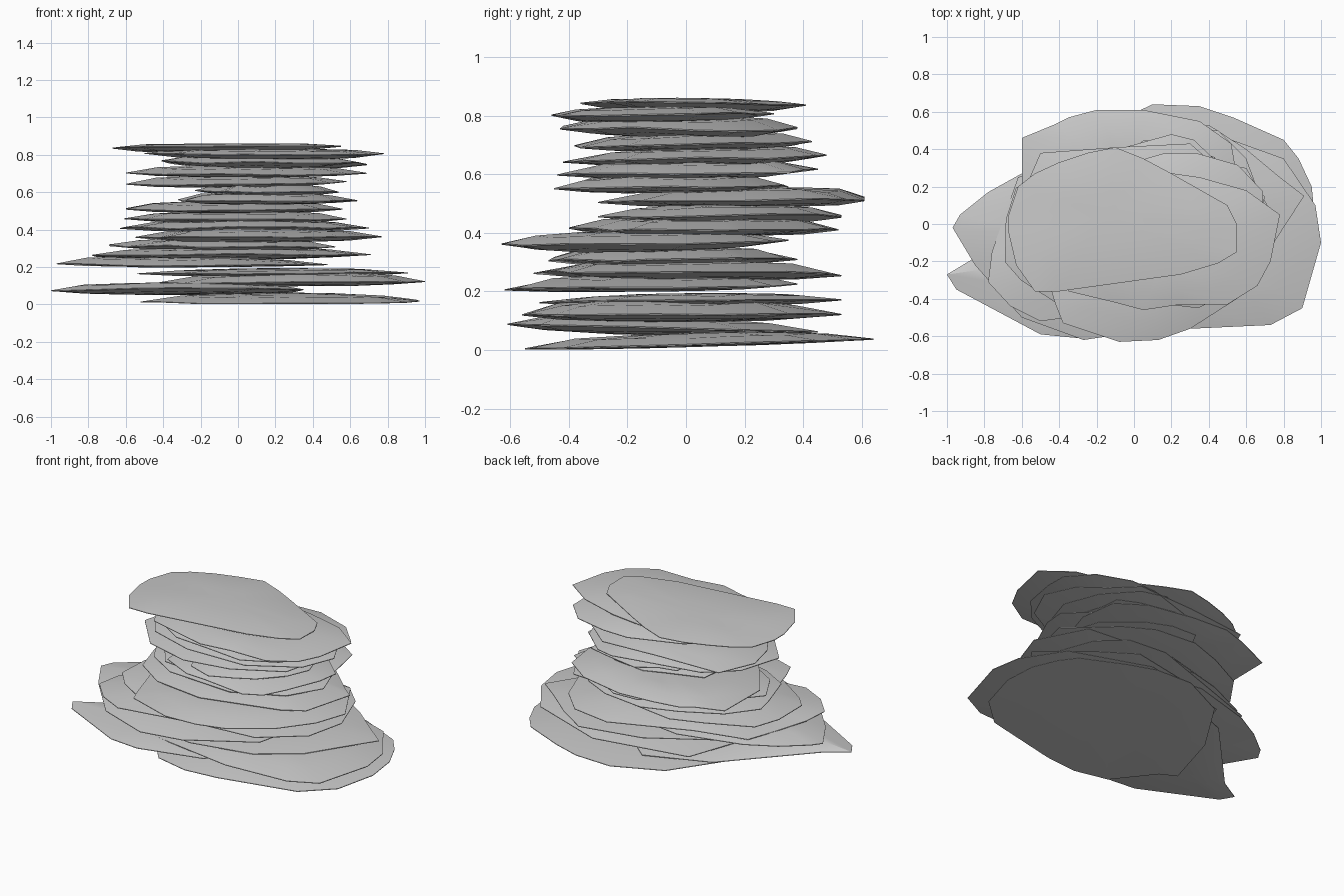
import bpy
import bmesh
import random
from math import cos, sin, pi, copysign

default_cube = bpy.data.objects.get("Cube")
if default_cube:
    bpy.data.objects.remove(default_cube, do_unlink=True)

random.seed(11)

# Single stone colour
stone = bpy.data.materials.new("stone grey")
stone.use_nodes = True
grey = (0.58, 0.58, 0.58, 1)
stone.diffuse_color = grey
stone.node_tree.nodes["Principled BSDF"].inputs["Base Color"].default_value = grey
stone.node_tree.nodes["Principled BSDF"].inputs["Roughness"].default_value = 0.9

slabs = []


def rough_outline(left, right, front, back, sides=15):
    """Irregular rounded polygon that exactly fills the given bounds."""
    points = []
    for i in range(sides):
        angle = 2 * pi * (i + random.uniform(-0.35, 0.35)) / sides
        radius = random.uniform(0.83, 1)
        c, s = cos(angle), sin(angle)
        points.append((radius * copysign(abs(c) ** 0.85, c),
                       radius * copysign(abs(s) ** 0.85, s)))
    xs, ys = zip(*points)

    def fit(value, values, low, high):
        share = (value - min(values)) / (max(values) - min(values))
        return low + share * (high - low)

    return [(fit(x, xs, left, right), fit(y, ys, front, back)) for x, y in points]


def add_slab(name, z, outline, rise=0.044, drop=0.02, tilt=0.0, wobble=0.007):
    """Thin-edged stone: rings shrink from the rim to a raised crown and a belly."""
    count = len(outline)
    cx = sum(p[0] for p in outline) / count
    cy = sum(p[1] for p in outline) / count
    slope_x = random.uniform(-0.008, 0.008)
    edge = [random.uniform(-wobble, wobble) for _ in outline]
    bulge = [random.uniform(0.75, 1.1) for _ in outline]
    rings = [(0.38, -drop), (0.74, -drop * 0.75), (1, -0.002),
             (1, 0.002), (0.74, rise * 0.72), (0.38, rise * 0.92)]

    bm = bmesh.new()
    loops = []
    for scale, height in rings:
        loop = []
        for (px, py), lift, swell in zip(outline, edge, bulge):
            x, y = cx + (px - cx) * scale, cy + (py - cy) * scale
            offset = height * swell if scale == 0.74 else height
            tilt_z = slope_x * (x - cx) + tilt * (y - cy)
            loop.append(bm.verts.new((x, y, z + offset + tilt_z + lift * scale)))
        loops.append(loop)
    for low, high in zip(loops, loops[1:]):
        for i in range(count):
            j = (i + 1) % count
            bm.faces.new((low[i], low[j], high[j], high[i]))
    for loop, height in ((loops[0], -drop), (loops[-1], rise)):
        centre = bm.verts.new((cx, cy, z + height))
        for i in range(count):
            bm.faces.new((loop[i], loop[(i + 1) % count], centre))
    bmesh.ops.recalc_face_normals(bm, faces=bm.faces)

    mesh = bpy.data.meshes.new(name)
    bm.to_mesh(mesh)
    bm.free()
    mesh.materials.append(stone)
    slab = bpy.data.objects.new(name, mesh)
    bpy.context.collection.objects.link(slab)
    slabs.append(slab)


# Broad base slabs
add_slab("base_slab", 0.02, [
    (-.52, -.22), (-.42, .15), (-.2, .5), (.1, .64), (.35, .63), (.53, .57), (.8, .45),
    (.88, .35), (.95, .2), (.97, 0), (.9, -.26), (.72, -.42), (.22, -.53),
    (0, -.55), (-.22, -.5), (-.42, -.27)], rise=0.04, drop=0.009, tilt=0.028, wobble=0.001)
add_slab("left_pointed_slab", 0.074, [
    (-1, -.27), (-.95, -.35), (-.5, -.59), (-.3, -.61), (.1, -.5), (.35, -.2),
    (.3, .2), (0, .45), (-.4, .3), (-.85, -.18)], tilt=-0.015)
add_slab("right_broad_slab", 0.118, [
    (1, -.1), (.9, -.45), (.73, -.54), (.3, -.56), (-.3, -.45), (-.47, -.1),
    (-.3, .4), (.3, .53), (.8, .35), (.97, .1)], rise=0.056, wobble=0.004)
add_slab("lower_slab", 0.168, [
    (.91, .15), (.78, .25), (.6, .4), (.4, .53), (0, .45), (-.4, .2), (-.54, -.1),
    (-.3, -.45), (0, -.5), (.4, -.42), (.65, -.25), (.78, -.05)],
    rise=0.026, tilt=0.008, wobble=0.003)
add_slab("left_broad_slab", 0.215, [
    (-.97, -.02), (-.93, .05), (-.78, .17), (-.6, .27), (-.2, .38), (.3, .3),
    (.48, 0), (.4, -.35), (0, -.58), (-.27, -.62), (-.6, -.5), (-.85, -.22)],
    drop=0.014, tilt=0.015, wobble=0.004)

# Middle slabs
add_slab("middle_slab_low", 0.262, [
    (-.78, -.31), (-.66, -.44), (-.5, -.52), (0, -.45), (.4, -.4), (.65, -.2),
    (.71, .05), (.6, .35), (.45, .5), (.2, .53), (-.3, .35), (-.62, .25),
    (-.69, .05), (-.76, -.15)], tilt=-0.012)
add_slab("middle_slab_left", 0.31, rough_outline(-.69, .52, -.47, .38))
add_slab("front_overhang_slab", 0.362, [
    (-.55, 0), (-.42, -.43), (-.38, -.53), (-.08, -.63), (.13, -.62), (.3, -.56),
    (.55, -.4), (.7, -.2), (.77, 0), (.6, .3), (0, .35), (-.4, .25)],
    tilt=0.014, drop=0.028)
add_slab("middle_slab_right", 0.41, rough_outline(-.63, .7, -.4, .52))
add_slab("middle_slab_back", 0.455, [
    (-.61, .05), (-.4, .3), (-.1, .4), (-.03, .53), (.15, .53), (.3, .45),
    (.5, .28), (.58, .05), (.45, -.15), (.15, -.3), (-.3, -.27), (-.5, -.15)])
add_slab("back_overhang_slab", 0.51, [
    (-.6, .46), (-.43, .53), (-.35, .57), (-.2, .61), (.05, .61), (.35, .55),
    (.52, .43), (.56, .2), (.45, -.15), (.1, -.3), (-.35, -.25), (-.6, .1)],
    tilt=0.016)

# Narrow upper slabs
add_slab("waist_slab", 0.557, rough_outline(-.32, .64, -.45, .35), tilt=0.01)
add_slab("upper_slab_small", 0.605, rough_outline(-.23, .54, -.44, .45), tilt=0.012)
add_slab("upper_slab_left", 0.648, [
    (-.6, -.1), (-.52, .18), (-.35, .35), (-.05, .41), (.2, .48), (.32, .45),
    (.5, .28), (.58, .05), (.5, -.22), (.2, -.37), (-.1, -.42), (-.4, -.33)],
    tilt=0.022)
add_slab("upper_slab_wide", 0.7, [
    (-.6, .15), (-.5, .38), (-.1, .41), (.3, .43), (.45, .3), (.6, .18), (.69, 0),
    (.6, -.2), (.3, -.36), (-.1, -.38), (-.4, -.28), (-.55, -.05)], tilt=0.022)
add_slab("upper_slab_right", 0.757, rough_outline(-.41, .69, -.43, .38), drop=0.028)

# Cap slabs
add_slab("under_cap_slab", 0.803, [
    (.78, .05), (.73, -.2), (.66, -.33), (.5, -.43), (.25, -.43), (.05, -.46),
    (-.1, -.42), (-.35, -.36), (-.5, -.1), (-.45, .2), (0, .3), (.35, .25),
    (.6, .18)], rise=0.028, drop=0.028, tilt=0.012, wobble=0.004)
add_slab("cap_slab", 0.84, [
    (-.67, -.05), (-.67, .05), (-.62, .2), (-.53, .27), (-.4, .33), (-.25, .38),
    (-.1, .41), (.05, .35), (.2, .27), (.5, .1), (.55, 0), (.55, -.15), (.45, -.21),
    (.25, -.27), (-.4, -.36), (-.53, -.36), (-.63, -.22)],
    rise=0.02, drop=0.026, tilt=-0.012, wobble=0.002)

# Smooth stone surfaces with crisp rims
bpy.ops.object.select_all(action="DESELECT")
for slab in slabs:
    slab.select_set(True)
bpy.context.view_layer.objects.active = slabs[0]
bpy.ops.object.shade_smooth_by_angle(angle=pi / 6)
